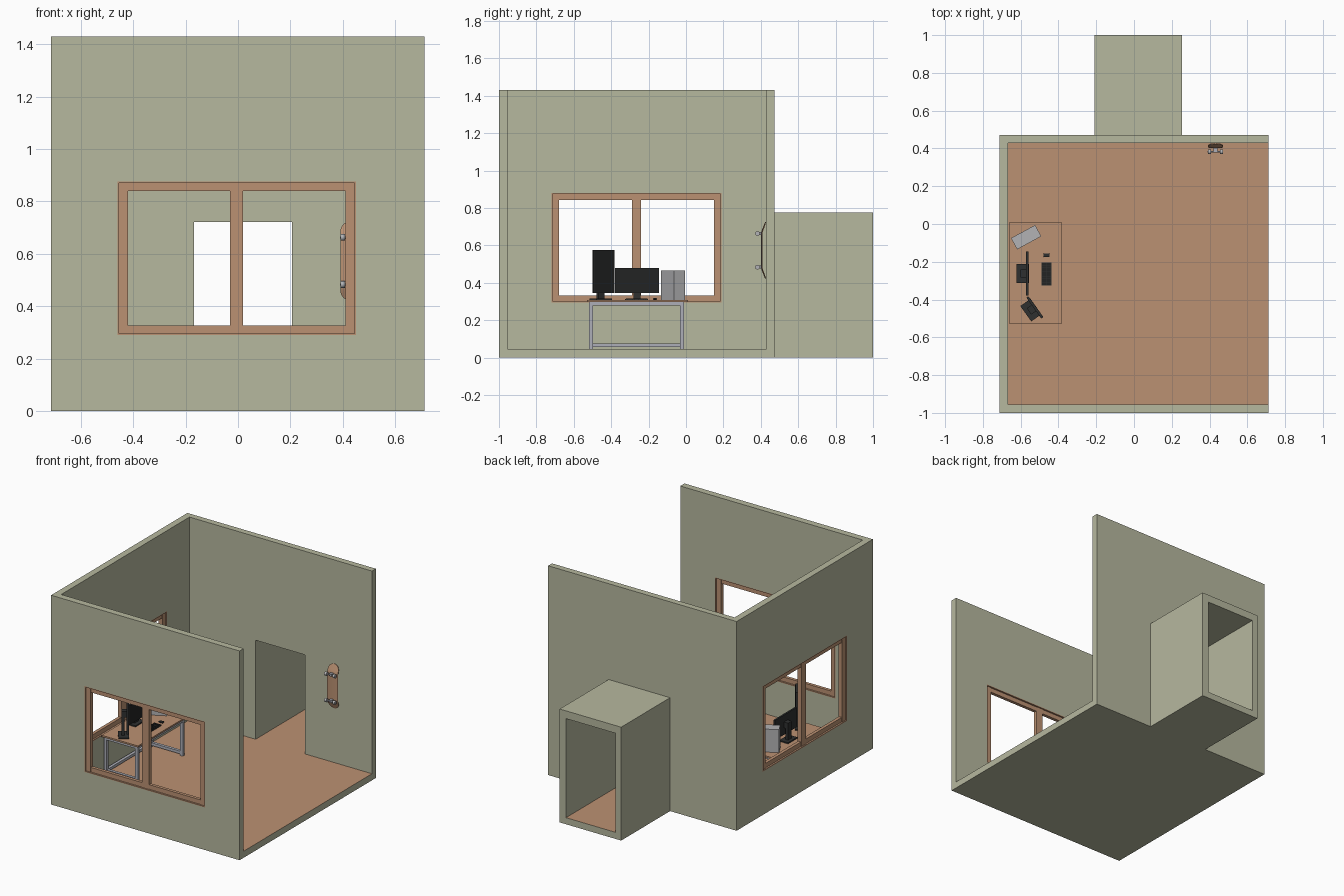
import bpy, bmesh, math
from mathutils import Vector, Matrix

if "Cube" in bpy.data.objects:
    bpy.data.objects.remove(bpy.data.objects["Cube"])


def mat(name, rgb):
    m = bpy.data.materials.new(name)
    m.diffuse_color = (*rgb, 1)
    m.use_nodes = True
    m.node_tree.nodes["Principled BSDF"].inputs["Base Color"].default_value = m.diffuse_color
    return m


OLIVE = mat("olive_wall", (0.47, 0.48, 0.345))
WOOD = mat("warm_wood", (0.50, 0.285, 0.17))
DARK = mat("charcoal", (0.028, 0.03, 0.03))
BLACK = mat("screen_black", (0.016, 0.017, 0.017))
METAL = mat("leg_metal", (0.42, 0.43, 0.48))
GREY = mat("case_grey", (0.45, 0.45, 0.46))


def finish(name, bm, material):
    me = bpy.data.meshes.new(name)
    bmesh.ops.recalc_face_normals(bm, faces=bm.faces)
    bm.to_mesh(me)
    bm.free()
    ob = bpy.data.objects.new(name, me)
    bpy.context.collection.objects.link(ob)
    me.materials.append(material)
    return ob


def add_box(bm, x0, x1, y0, y1, z0, z1):
    m = Matrix.Translation(((x0 + x1) / 2, (y0 + y1) / 2, (z0 + z1) / 2)) \
        @ Matrix.Diagonal((x1 - x0, y1 - y0, z1 - z0, 1))
    bmesh.ops.create_cube(bm, size=1, matrix=m)


def boxes(name, material, *dims):
    bm = bmesh.new()
    for d in dims:
        add_box(bm, *d)
    return finish(name, bm, material)


def place(ob, x, y, z, angle=0):
    ob.location = (x, y, z)
    ob.rotation_euler.z = angle
    return ob


# --- Room shell: main block plus hallway, hollowed out by cutters
X0, X1, Y0, Y1, T, H = -0.713, 0.712, -1.0, 0.472, 0.045, 1.43
room = boxes("room_shell", OLIVE, (X0, X1, Y0, Y1, 0, H))
steps = [
    ("UNION", (-0.21, 0.255, 0.3, 1.0, 0, 0.775)),                 # hallway
    ("DIFFERENCE", (X0 + T, 1.5, Y0 + T, Y1 - 0.042, T, 2)),       # interior
    ("DIFFERENCE", (-0.168, 0.207, 0.2, 1.5, T, 0.722)),           # passage
    ("DIFFERENCE", (-0.46, 0.45, -1.2, -0.8, 0.29, 0.877)),        # front window
    ("DIFFERENCE", (-0.9, -0.6, -0.72, 0.19, 0.295, 0.88)),        # side window
]
for op, dims in steps:
    cutter = boxes("cutter", OLIVE, dims)
    cutter.hide_render = True
    mod = room.modifiers.new("cut", "BOOLEAN")
    mod.operation, mod.object, mod.solver = op, cutter, "EXACT"
    bpy.context.view_layer.objects.active = room
    bpy.ops.object.modifier_apply(modifier=mod.name)
    bpy.data.objects.remove(cutter, do_unlink=True)

# wooden floor = upward faces at floor height
room.data.materials.clear()
room.data.materials.append(OLIVE)
room.data.materials.append(WOOD)
for p in room.data.polygons:
    p.material_index = 1 if p.normal.z > 0.9 and abs(p.center.z - T) < 0.01 else 0


# --- Windows: thin rim through the wall with recessed sashes (local x = width)
def window(name, w, h):
    a, r, s = w / 2, 0.006, 0.04
    d, e = 0.0225, 0.014
    return boxes(
        name, WOOD,
        (-a, -a + r, -d, d, 0, h), (a - r, a, -d, d, 0, h),
        (-a + r, a - r, -d, d, 0, r), (-a + r, a - r, -d, d, h - r, h),
        (-a + r, -a + s, -e, e, r, h - r), (a - s, a - r, -e, e, r, h - r),
        (-0.025, 0.025, -e, e, r, h - r),
        *[(x0, x1, -e + 0.003, e - 0.003, z0, z1)
          for x0, x1 in ((-a + s, -0.025), (0.025, a - s))
          for z0, z1 in ((r, s - 0.003), (h - s + 0.003, h - r))])


place(window("front_window", 0.91, 0.587), -0.005, Y0 + T / 2, 0.29)
place(window("side_window", 0.91, 0.585), X0 + T / 2, -0.265, 0.295, math.pi / 2)

# --- Desk
boxes("desk_top", WOOD, (-0.66, -0.385, -0.53, 0.01, 0.297, 0.308))
LX, LY, b = (-0.64, -0.405), (-0.508, -0.022), 0.01
legs = [(x - b, x + b, y - b, y + b, T, 0.297) for x in LX for y in LY]
ends = [(LX[0] + b, LX[1] - b, y - b, y + b, z, z + 0.019)
        for y in LY for z in (0.055, 0.278)]
rails = [(x - b, x + b, LY[0] + b, LY[1] - b, 0.278, 0.297) for x in LX]
back = [(LX[0] - b, LX[0] + b, LY[0] + b, LY[1] - b, 0.057, 0.075)]
boxes("desk_frame", METAL, *legs, *ends, *rails, *back)


# --- Monitors: screen faces local +x, foot centred on the origin
def monitor(name, w, z0, z1, depth, x, y, angle):
    foot = (-0.033, 0.033, -0.05, 0.05, 0, 0.008)
    neck = (-0.012, 0.006, -0.02, 0.02, 0.008, (z0 + z1) / 2 + 0.02)
    hub = (0.006, depth - 0.008, -0.02, 0.02, (z0 + z1) / 2 - 0.02, (z0 + z1) / 2 + 0.02)
    panel = (depth - 0.008, depth + 0.004, -w / 2, w / 2, z0, z1)
    place(boxes(name, DARK, foot, neck, hub, panel), x, y, 0.308, angle)
    s = boxes(name + "_screen", BLACK, (depth + 0.004, depth + 0.0055, -w / 2 + 0.005,
                                        w / 2 - 0.005, z0 + 0.005, z1 - 0.005))
    place(s, x, y, 0.308, angle)


monitor("wide_monitor", 0.235, 0.037, 0.172, 0.027, -0.59, -0.262, 0)
monitor("tall_monitor", 0.136, 0.037, 0.268, 0.027, -0.546, -0.456, math.radians(35.5))

# --- Computer case, keyboard, mouse
place(boxes("computer_case", GREY, (-0.0725, 0.0725, -0.034, 0.034, 0, 0.157)),
      -0.571, -0.07, 0.308, math.radians(28.5))
keys = [(-0.0235 + i * 0.012, -0.0135 + i * 0.012, -0.058 + j * 0.0117, -0.048 + j * 0.0117,
         0.005, 0.009) for i in range(4) for j in range(10)]
place(boxes("keyboard", DARK, (-0.027, 0.027, -0.061, 0.061, 0, 0.006)), -0.464, -0.264, 0.308)
place(boxes("keyboard_keys", BLACK, *keys), -0.464, -0.264, 0.308)
mouse = place(boxes("mouse", DARK, (-0.016, 0.016, -0.01, 0.01, 0, 0.01)), -0.463, -0.166, 0.308)
bev = mouse.modifiers.new("round", "BEVEL")
bev.width, bev.segments = 0.004, 2

# --- Skateboard hung on the back wall, wheels towards the room
SX, SZ, R, L = 0.431, 0.573, 0.04, 0.151
bm = bmesh.new()
rows = []
N, C = 28, 6
for i in range(N + 1):
    z = -L * math.cos(math.pi * i / N)
    d = max(0, abs(z) - (L - R))
    w = max(math.sqrt(max(R * R - d * d, 0)), 0.004)
    kick = 0.4 * max(0, abs(z) - 0.098)
    rows.append([bm.verts.new((w * (2 * j / C - 1), kick + 0.003 * (2 * j / C - 1) ** 2 * (w / R) ** 2, z))
                 for j in range(C + 1)])
for a, c in zip(rows, rows[1:]):
    for j in range(C):
        bm.faces.new((a[j], a[j + 1], c[j + 1], c[j]))
deck = finish("skateboard_deck", bm, WOOD)
deck.location = (SX, 0.404, SZ)
sol = deck.modifiers.new("thickness", "SOLIDIFY")
sol.thickness, sol.offset = 0.005, 0
bpy.context.view_layer.objects.active = deck
bpy.ops.object.modifier_apply(modifier=sol.name)
deck.data.materials.append(DARK)
for p in deck.data.polygons:
    p.material_index = 1 if p.normal.y > 0.5 else 0   # grip on the wall side


def cylinders(name, material, radius, length, centres, seg=16):
    bm = bmesh.new()
    for c in centres:
        bmesh.ops.create_cone(bm, cap_ends=True, segments=seg, radius1=radius, radius2=radius,
                              depth=length, matrix=Matrix.Translation(c) @ Matrix.Rotation(math.pi / 2, 4, "Y"))
    return finish(name, bm, material)


ZS = (SZ - 0.09, SZ + 0.09)
wheels = cylinders("skateboard_wheels", GREY, 0.0125, 0.016,
                   [Vector((SX + s * 0.031, 0.382, z)) for z in ZS for s in (-1, 1)])
cylinders("skateboard_axles", METAL, 0.004, 0.082, [Vector((SX, 0.382, z)) for z in ZS], 8)
boxes("skateboard_trucks", METAL,
      *[(SX - 0.01, SX + 0.01, 0.38, 0.403, z - 0.008, z + 0.008) for z in ZS])

bpy.ops.object.select_all(action="DESELECT")
for ob in (deck, wheels):
    ob.select_set(True)
bpy.context.view_layer.objects.active = deck
bpy.ops.object.shade_smooth_by_angle(angle=math.radians(35))
